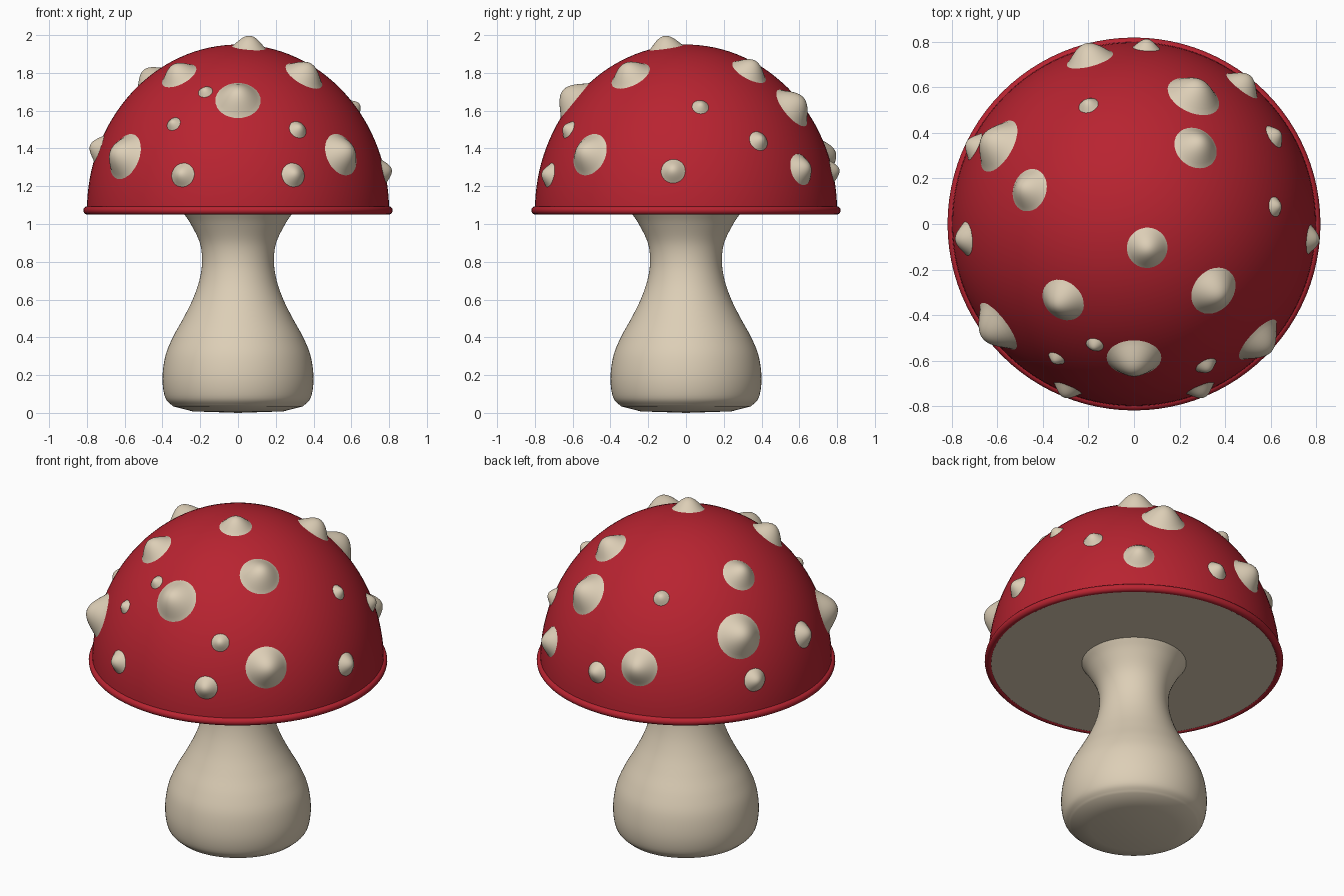
import bpy
import bmesh
from math import sin, cos, pi, radians, sqrt
from mathutils import Vector

if "Cube" in bpy.data.objects:
    bpy.data.objects.remove(bpy.data.objects["Cube"], do_unlink=True)

CAP_CENTRE = Vector((0, 0, 1.07))
CAP_RADIUS, CAP_HEIGHT = 0.8, 0.88


def make_material(name, colour):
    mat = bpy.data.materials.new(name)
    mat.use_nodes = True
    mat.diffuse_color = colour
    bsdf = mat.node_tree.nodes["Principled BSDF"]
    bsdf.inputs["Base Color"].default_value = colour
    bsdf.inputs["Roughness"].default_value = 0.6
    return mat


red = make_material("cap red", (0.48, 0.017, 0.03, 1))
cream = make_material("cream", (0.72, 0.62, 0.47, 1))


def skin(name, rings, mat):
    """Join successive closed rings of points into one smooth surface."""
    bm = bmesh.new()
    loops = [[bm.verts.new(p) for p in ring] for ring in rings]
    for a, b in zip(loops, loops[1:]):
        for i in range(len(a)):
            j = (i + 1) % len(a)
            bm.faces.new((a[i], a[j], b[j], b[i]))
    bmesh.ops.remove_doubles(bm, verts=bm.verts, dist=1e-5)
    bmesh.ops.dissolve_degenerate(bm, edges=bm.edges, dist=1e-6)
    bmesh.ops.recalc_face_normals(bm, faces=bm.faces)
    mesh = bpy.data.meshes.new(name)
    bm.to_mesh(mesh)
    bm.free()
    mesh.materials.append(mat)
    obj = bpy.data.objects.new(name, mesh)
    bpy.context.collection.objects.link(obj)
    bpy.ops.object.select_all(action="DESELECT")
    obj.select_set(True)
    bpy.context.view_layer.objects.active = obj
    bpy.ops.object.shade_smooth_by_angle(angle=radians(40))
    return obj


def lathe(name, profile, mat, steps=96):
    angles = [2 * pi * i / steps for i in range(steps)]
    return skin(name, [[(r * cos(a), r * sin(a), z) for a in angles]
                       for r, z in profile], mat)


def smooth_profile(points, cuts=5):
    """Catmull-Rom curve through the given radius/height points."""
    pts = [Vector(p) for p in points]
    pts = [2 * pts[0] - pts[1]] + pts + [2 * pts[-1] - pts[-2]]
    out = []
    for p, q, r, s in zip(pts, pts[1:], pts[2:], pts[3:]):
        for k in range(cuts):
            t = k / cuts
            out.append(q + (r - p) * t / 2 + (2 * p - 5 * q + 4 * r - s) * t * t / 2
                       + (3 * q - p - 3 * r + s) * t ** 3 / 2)
    return out + [pts[-2]]


# Stem: bulbous foot, narrow neck, flared top and a shallow domed base
stem_side = [(0.345, 0.035), (0.385, 0.08), (0.4, 0.18), (0.385, 0.3), (0.345, 0.4),
             (0.29, 0.5), (0.24, 0.6), (0.205, 0.7), (0.19, 0.8), (0.202, 0.9),
             (0.25, 1.0), (0.29, 1.06)]
lathe("stem", [(0, 0), (0.24, 0.008)] + smooth_profile(stem_side), cream)

# Cap dome
lathe("cap", [(CAP_RADIUS * cos(pi / 2 * k / 32),
               CAP_CENTRE.z + CAP_HEIGHT * sin(pi / 2 * k / 32))
              for k in range(33)], red)

# Rolled rim and flat underside
lathe("cap_rim", [(0.797 + 0.022 * cos(2 * pi * k / 16), 1.072 + 0.022 * sin(2 * pi * k / 16))
                  for k in range(17)], red)
lathe("cap_underside", [(0, 1.055), (0.79, 1.055)], cream)


def on_cap(point):
    """Push a point radially onto the dome surface."""
    d = point - CAP_CENTRE
    size = sqrt((d.x ** 2 + d.y ** 2) / CAP_RADIUS ** 2 + d.z ** 2 / CAP_HEIGHT ** 2)
    return CAP_CENTRE + d / size


def add_spot(index, azimuth, height, radius):
    a = radians(azimuth)
    lift = (height - CAP_CENTRE.z) / CAP_HEIGHT
    rho = CAP_RADIUS * sqrt(1 - lift ** 2)
    centre = Vector((rho * cos(a), rho * sin(a), height))
    normal = Vector((centre.x / CAP_RADIUS ** 2, centre.y / CAP_RADIUS ** 2,
                     lift / CAP_HEIGHT)).normalized()
    across = Vector((-sin(a), cos(a), 0))
    along = normal.cross(across)
    rings = []
    for k in range(11):
        t = k / 10
        rise = 0.63 * radius * (1 - t * t) ** 1.5 - 0.003 * t ** 8
        reach = 1.05 * radius * t
        rings.append([on_cap(centre + reach * (across * cos(b) + along * sin(b)))
                      + normal * rise
                      for b in (2 * pi * i / 32 for i in range(32))])
    skin(f"spot_{index}", rings, cream)


# Raised spots: azimuth in degrees, height, radius
spots = [
    (-61, 1.94, .09), (-133, 1.79, .1), (-40, 1.79, .11), (-90, 1.66, .12),
    (-108, 1.7, .04), (-120, 1.53, .04), (-63, 1.5, .05), (-112, 1.26, .065),
    (-68, 1.26, .065), (-143, 1.36, .125), (-43, 1.37, .115), (-5, 1.28, .065),
    (7, 1.62, .045), (32, 1.44, .055), (52, 1.29, .085), (65, 1.62, .12),
    (51, 1.81, .1), (111, 1.7, .045), (105, 1.36, .105), (86, 1.28, .06),
    (150, 1.51, .125), (162, 1.77, .095), (154, 1.27, .065), (185, 1.4, .075),
]
for number, spot in enumerate(spots, 1):
    add_spot(number, *spot)
